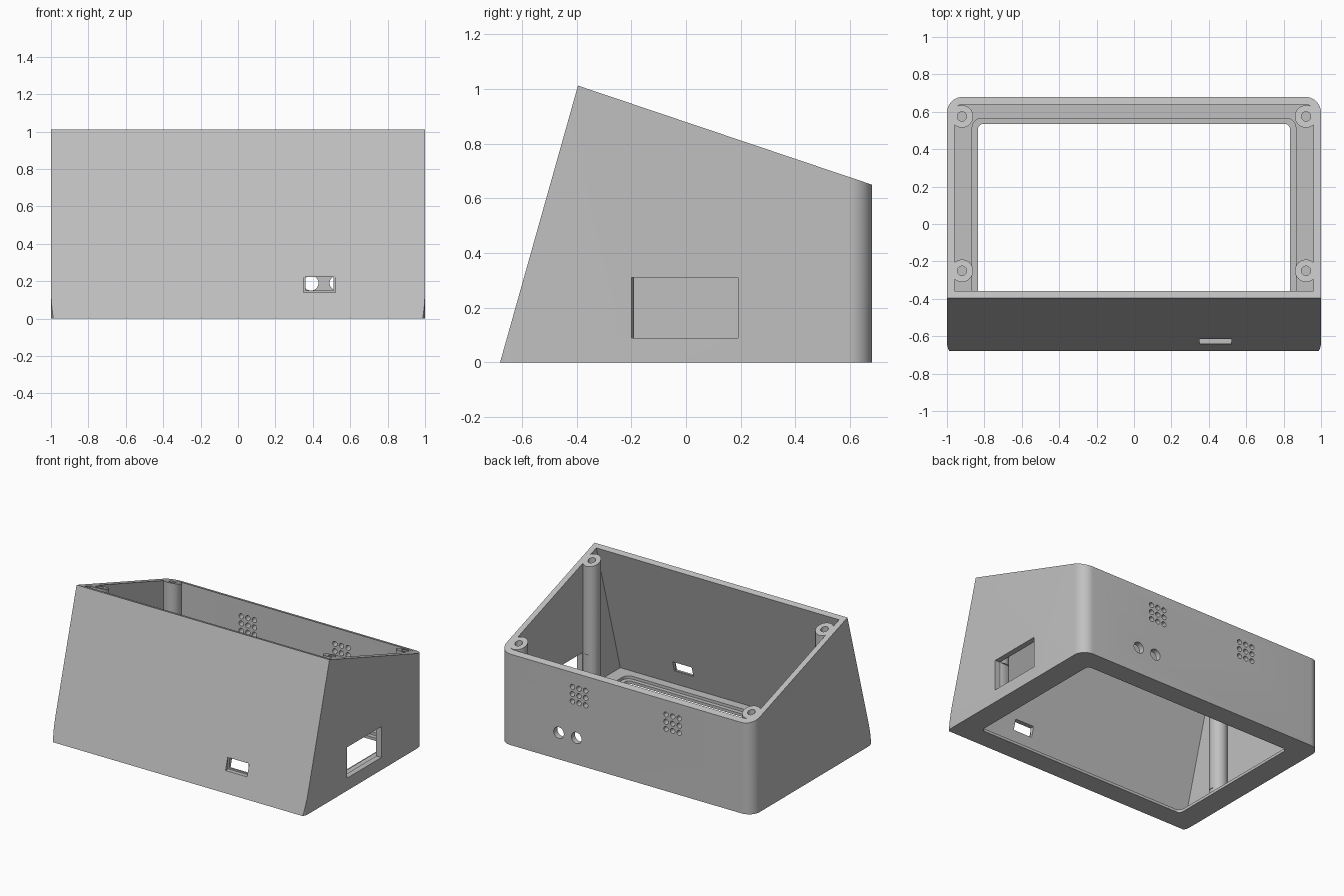
import bpy
import bmesh
import math
from mathutils import Matrix, Vector

if "Cube" in bpy.data.objects:
    bpy.data.objects.remove(bpy.data.objects["Cube"])

grey = bpy.data.materials.new("light_grey_plastic")
grey.use_nodes = True
grey.diffuse_color = (0.53, 0.53, 0.53, 1)
grey.node_tree.nodes["Principled BSDF"].inputs["Base Color"].default_value = grey.diffuse_color


def finish(name, bm):
    bmesh.ops.recalc_face_normals(bm, faces=bm.faces)
    mesh = bpy.data.meshes.new(name)
    bm.to_mesh(mesh)
    bm.free()
    mesh.materials.append(grey)
    obj = bpy.data.objects.new(name, mesh)
    bpy.context.collection.objects.link(obj)
    return obj


def prism(name, points, offset):
    """Extrude a closed outline along an offset vector."""
    bm = bmesh.new()
    face = bm.faces.new([bm.verts.new(p) for p in points])
    ext = bmesh.ops.extrude_face_region(bm, geom=[face])["geom"]
    verts = [g for g in ext if isinstance(g, bmesh.types.BMVert)]
    bmesh.ops.translate(bm, verts=verts, vec=offset)
    return finish(name, bm)


def rounded_block(name, half_x, y0, y1, z0, z1, radius, steps=10):
    """Block with rounded vertical corners."""
    cx = half_x - radius
    centres = [(cx, y1 - radius), (-cx, y1 - radius), (-cx, y0 + radius), (cx, y0 + radius)]
    points = []
    for quarter, (x, y) in enumerate(centres):
        for i in range(steps + 1):
            a = math.pi / 2 * (quarter + i / steps)
            points.append((x + radius * math.cos(a), y + radius * math.sin(a), z0))
    return prism(name, points, (0, 0, z1 - z0))


def box(name, low, high):
    x0, y0, z0 = low
    x1, y1, z1 = high
    return prism(name, [(x0, y0, z0), (x1, y0, z0), (x1, y1, z0), (x0, y1, z0)], (0, 0, z1 - z0))


def cylinders(name, specs, radius, axis="Z"):
    """Separate cylinders in one mesh; each spec is (centre, length)."""
    bm = bmesh.new()
    turn = Matrix.Rotation(math.pi / 2, 4, "X") if axis == "Y" else Matrix()
    for centre, length in specs:
        bmesh.ops.create_cone(bm, cap_ends=True, segments=32, radius1=radius, radius2=radius,
                              depth=length, matrix=Matrix.Translation(Vector(centre)) @ turn)
    return finish(name, bm)


def combine(target, tool, operation):
    """Apply a boolean and discard the tool."""
    mod = target.modifiers.new("cut", "BOOLEAN")
    mod.object = tool
    mod.operation = operation
    mod.solver = "EXACT"
    deps = bpy.context.evaluated_depsgraph_get()
    mesh = bpy.data.meshes.new_from_object(target.evaluated_get(deps))
    target.modifiers.clear()
    target.data = mesh
    bpy.data.objects.remove(tool)


LEAN = 0.282          # front wall lean, y per z
WALL = 0.04
FLOOR = 0.04
DEPTH = 0.68

# Shell with rounded corners, hollowed parallel to the leaning front
case = rounded_block("enclosure_case", 1, -0.72, DEPTH, -0.1, 1.2, 0.085)
cavity = rounded_block("cavity", 1 - WALL, -0.9, DEPTH - WALL, FLOOR, 1.4, 0.045)
front = -DEPTH + WALL
lean_limit = prism("lean_limit", [(-2, front - LEAN, -1), (-2, 2, -1), (-2, 2, 2),
                                  (-2, front + 2 * LEAN, 2)], (4, 0, 0))
combine(cavity, lean_limit, "INTERSECT")
combine(case, cavity, "DIFFERENCE")

# Corner screw posts: x, y and height of the top at the post
posts = [(sx * 0.92, y, top) for sx in (-1, 1) for y, top in ((-0.25, 0.96), (0.575, 0.685))]
for x, y, top in posts:
    post = cylinders("post", [((x, y, 0.63), 1.22)], 0.06)
    combine(case, post, "UNION")

# Trim to the wedge-shaped side profile
wedge = prism("wedge", [(-2, -DEPTH, 0), (-2, 1, 0), (-2, 1, 0.542),
                        (-2, -0.395, 1.012)], (4, 0, 0))
combine(case, wedge, "INTERSECT")

# Screw holes in the posts
combine(case, cylinders("screw_holes", [((x, y, top), 0.5) for x, y, top in posts], 0.025),
        "DIFFERENCE")

# Bottom opening with a stepped ledge
combine(case, rounded_block("opening", 0.835, -0.535, 0.535, -0.2, 0.1, 0.03), "DIFFERENCE")
combine(case, rounded_block("ledge", 0.865, -0.565, 0.565, 0.02, 0.07, 0.05), "DIFFERENCE")

# Side window, which also slices the nearby post
combine(case, box("side_window", (0.8, -0.2, 0.09), (1.2, 0.19, 0.31)), "DIFFERENCE")

# Front port with a shallow recessed frame
combine(case, box("port_frame", (0.35, -0.9, 0.14), (0.52, -0.61, 0.23)), "DIFFERENCE")
combine(case, box("port", (0.36, -0.9, 0.15), (0.51, -0.4, 0.222)), "DIFFERENCE")

# Rear jack holes and two speaker grids
combine(case, cylinders("jack_holes", [((x, DEPTH, 0.19), 0.3) for x in (0.39, 0.53)],
                        0.04, "Y"), "DIFFERENCE")
grid = [((side * 0.37 + i * 0.052, DEPTH, 0.495 + j * 0.052), 0.3)
        for side in (-1, 1) for i in (-1, 0, 1) for j in (-1, 0, 1)]
combine(case, cylinders("speaker_holes", grid, 0.018, "Y"), "DIFFERENCE")

# Smooth the round corners, keep hard edges
bpy.ops.object.select_all(action="DESELECT")
case.select_set(True)
bpy.context.view_layer.objects.active = case
bpy.ops.object.shade_smooth_by_angle(angle=math.radians(30))
